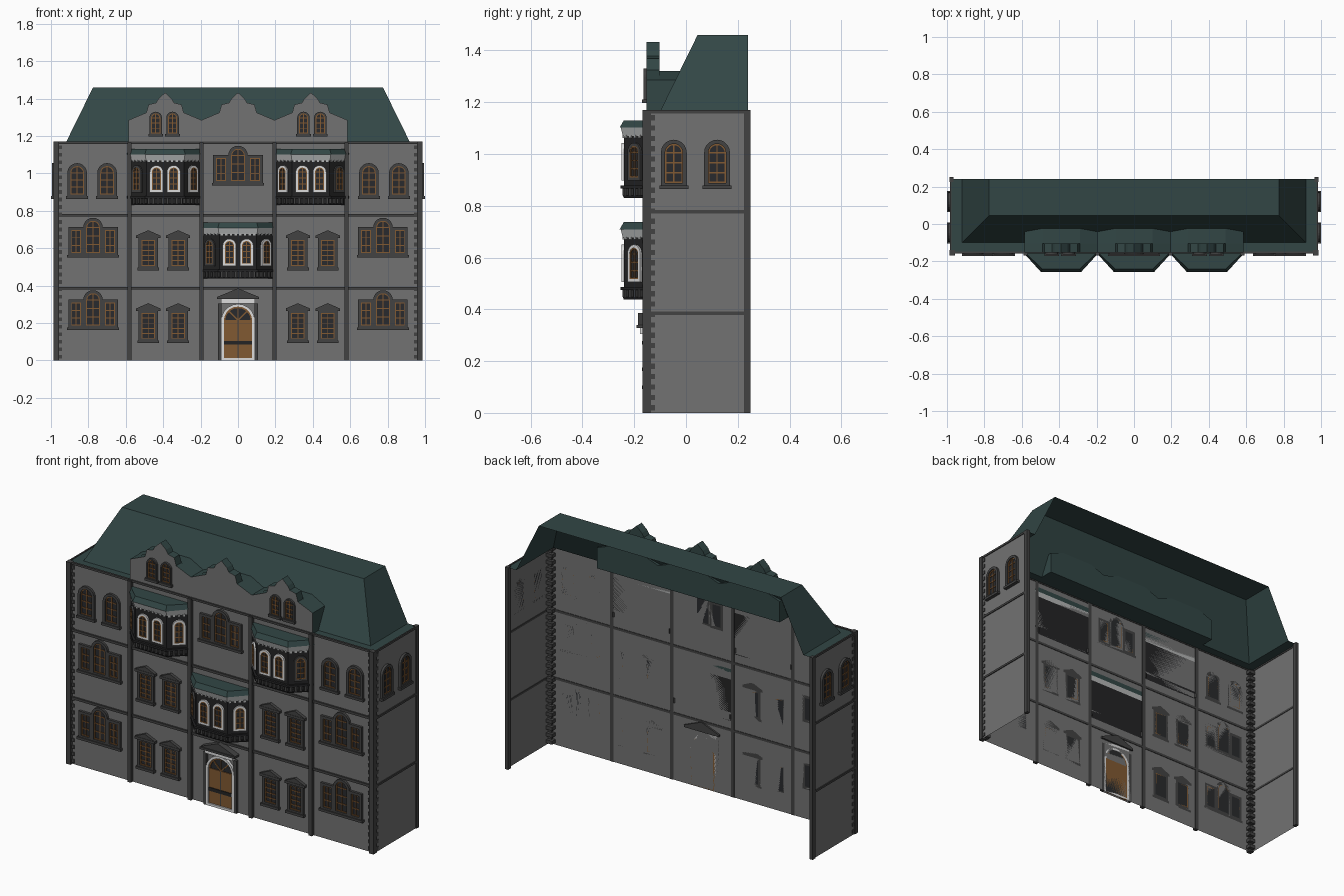
import bpy, bmesh, math
from mathutils import Vector, Matrix

if "Cube" in bpy.data.objects:
    bpy.data.objects.remove(bpy.data.objects["Cube"])

COLS = [("wall_grey", (.17, .17, .17)), ("trim_dark_grey", (.055, .055, .055)),
        ("roof_green", (.032, .062, .06)), ("bay_charcoal", (.017, .017, .018)),
        ("cornice_light_grey", (.45, .46, .46)), ("frame_white", (.72, .72, .72)),
        ("wood_brown", (.22, .1, .032)), ("glass_dark", (.022, .023, .026))]
MATS = []
for n, c in COLS:
    m = bpy.data.materials.new(n)
    m.diffuse_color = (*c, 1)
    m.use_nodes = True
    m.node_tree.nodes["Principled BSDF"].inputs["Base Color"].default_value = m.diffuse_color
    MATS.append(m)
WALL, TRIM, ROOF, BAY, CORN, WHITE, WOOD, GLASS = range(8)


def finish(name, bm):
    me = bpy.data.meshes.new(name)
    for m in MATS:
        me.materials.append(m)
    bm.to_mesh(me)
    bm.free()
    bpy.context.collection.objects.link(bpy.data.objects.new(name, me))


def face(bm, pts, mat):
    f = bm.faces.new([bm.verts.new(p) for p in pts])
    f.material_index = mat


def loft(bm, r0, r1, mat, cap=None):
    """Closed solid between two rings; cap colours the outer end."""
    a, b = [bm.verts.new(p) for p in r0], [bm.verts.new(p) for p in r1]
    n = len(a)
    fs = [bm.faces.new((a[i], a[(i + 1) % n], b[(i + 1) % n], b[i])) for i in range(n)]
    fs += [bm.faces.new(a[::-1]), bm.faces.new(b)]
    for f in fs:
        f.material_index = mat
    if cap is not None:
        fs[-1].material_index = cap


def plane(origin, out):
    """Local frame on a facade: x right, y up, z outwards."""
    z, up = Vector(out).normalized(), Vector((0, 0, 1))
    x = up.cross(z)
    return Matrix.Translation(origin) @ Matrix((x, up, z)).transposed().to_4x4()


def prism(bm, M, pts, d0, d1, mat, cap=None):
    loft(bm, [M @ Vector((x, y, d0)) for x, y in pts],
         [M @ Vector((x, y, d1)) for x, y in pts], mat, cap)


def slab(bm, M, x0, x1, y0, y1, d0, d1, mat):
    prism(bm, M, [(x0, y0), (x1, y0), (x1, y1), (x0, y1)], d0, d1, mat)


def outline(cx, z, w, h, arch):
    r = w / 2
    if not arch:
        return [(cx - r, z), (cx + r, z), (cx + r, z + h), (cx - r, z + h)]
    return [(cx - r, z), (cx + r, z)] + [
        (cx + r * math.cos(math.pi * i / 10), z + h - r + r * math.sin(math.pi * i / 10))
        for i in range(11)]


def ring(bm, M, cx, z, w, h, t, d, arch, mat):
    o, i = outline(cx, z, w, h, arch), outline(cx, z + t, w - 2 * t, h - 2 * t, arch)
    for k in range(len(o)):
        j = (k + 1) % len(o)
        prism(bm, M, [o[k], o[j], i[j], i[k]], 0, d, mat)


def window(bm, M, cx, z, w, h, arch=True, t=.016, frame=TRIM, rows=3, sill=True, ped=False, d=.014):
    ring(bm, M, cx, z, w, h, t, d, arch, frame)
    w2, h2, z2 = w - 2 * t, h - 2 * t, z + t
    prism(bm, M, outline(cx, z2, w2, h2, arch), 0, .003, GLASS)
    ring(bm, M, cx, z2, w2, h2, .005, .008, arch, WOOD)
    slab(bm, M, cx - .0025, cx + .0025, z2, z2 + h2, .003, .007, WOOD)
    top = h2 - (w2 / 2 if arch else 0)
    for k in range(1, rows + (1 if arch else 0)):
        y = z2 + top * k / rows
        slab(bm, M, cx - w2 / 2, cx + w2 / 2, y - .0025, y + .0025, .003, .007, WOOD)
    if sill:
        slab(bm, M, cx - w / 2 - .006, cx + w / 2 + .006, z - .008, z + .006, 0, .02, TRIM)
    if ped:
        y = z + h
        slab(bm, M, cx - w / 2 - .012, cx + w / 2 + .012, y - .006, y + .008, 0, .02, TRIM)
        prism(bm, M, [(cx - w / 2 - .012, y + .008), (cx + w / 2 + .012, y + .008), (cx, y + .036)], 0, .018, TRIM)


def triple(bm, M, cx, z):
    window(bm, M, cx, z, .105, .205, sill=False, rows=3)
    for s in (-1, 1):
        window(bm, M, cx + s * .09, z, .085, .155, arch=False, sill=False)
    slab(bm, M, cx - .14, cx + .14, z - .008, z + .006, 0, .02, TRIM)


FRONT = plane((0, -.15, 0), (0, -1, 0))
SIDES = [plane((s * .98, 0, 0), (s, 0, 0)) for s in (-1, 1)]

# Outer walls: open at back, single skin
bm = bmesh.new()
face(bm, [(-.98, -.15, 0), (.98, -.15, 0), (.98, -.15, 1.165), (-.98, -.15, 1.165)], WALL)
for s in (-1, 1):
    p = [(s * .98, -.15, 0), (s * .98, .24, 0), (s * .98, .24, 1.165), (s * .98, -.15, 1.165)]
    face(bm, p if s > 0 else p[::-1], WALL)
finish("walls", bm)

# Pilasters, string courses, toothed corners
bm = bmesh.new()
for x in (-.58, -.195, .195, .58):
    slab(bm, FRONT, x - .011, x + .011, 0, 1.165, -.003, .018, TRIM)
for z in (.385, .777):
    slab(bm, FRONT, -.98, .98, z - .007, z + .007, -.003, .009, TRIM)
slab(bm, FRONT, -.985, .985, 1.158, 1.17, -.003, .009, TRIM)
for M, s in zip(SIDES, (-1, 1)):
    for z in (.385, .777, 1.163):
        a, b = sorted((s * -.15, s * .24))
        slab(bm, M, a, b, z - .006, z + .006, -.003, .005, TRIM)
    a, b = sorted((s * .957, s * .986))
    slab(bm, FRONT, a, b, 0, 1.17, -.012, .018, TRIM)
    slab(bm, FRONT, *sorted((s * .965, s * .986)), 0, 1.17, -.4, -.375, TRIM)
    for k in range(29):
        z = .01 + k * .04
        slab(bm, FRONT, *sorted((s * .942, s * .984)), z, z + .02, -.03, .006, TRIM)
finish("facade_trim", bm)

# Mansard roof shell with flat ledge, open at back
bm = bmesh.new()
Z, T = 1.165, 1.46
face(bm, [(-.92, -.1, Z), (.92, -.1, Z), (.775, .045, T), (-.775, .045, T)], ROOF)
face(bm, [(-.775, .045, T), (.775, .045, T), (.775, .24, T), (-.775, .24, T)], ROOF)
face(bm, [(-.98, -.15, Z), (.98, -.15, Z), (.92, -.1, Z), (-.92, -.1, Z)], ROOF)
for s in (-1, 1):
    for p in ([(s * .92, -.1, Z), (s * .92, .24, Z), (s * .775, .24, T), (s * .775, .045, T)],
              [(s * .98, -.15, Z), (s * .98, .24, Z), (s * .92, .24, Z), (s * .92, -.1, Z)]):
        face(bm, p if s > 0 else p[::-1], ROOF)
finish("roof", bm)

# Dormers with stepped gable parapets
half = [(.195, 1.165), (.195, 1.285), (.1, 1.325), (.088, 1.368), (.048, 1.378), (.035, 1.4)]
low = [(.195, 1.165), (.195, 1.285), (.1, 1.32)]
bm = bmesh.new()
for cx in (-.39, 0, .39):
    g = half + [(0, 1.432)] + [(-x, z) for x, z in half[::-1]]
    prism(bm, FRONT, [(cx + x, z) for x, z in g], -.047, .002, ROOF, WALL)
    g = low + [(-x, z) for x, z in low[::-1]]
    prism(bm, FRONT, [(cx + x, z) for x, z in g], -.128, -.04, ROOF)
finish("dormer_gables", bm)

# Windows on front and side walls
bm = bmesh.new()
triple(bm, FRONT, 0, .943)
for s in (-1, 1):
    for z in (.17, .558):
        triple(bm, FRONT, s * .775, z)
    for z in (.1, .49):
        for x in (.32, .48):
            window(bm, FRONT, s * x, z, .105, .17, arch=False, rows=5, ped=True)
    for x in (.7, .86):
        window(bm, FRONT, s * x, .872, .105, .183)
    for x in (.35, .44):
        window(bm, FRONT, s * x, 1.205, .067, .125, t=.009)
for M, s in zip(SIDES, (-1, 1)):
    for y in (-.047, .12):
        window(bm, M, s * y, .872, .1, .183)
finish("windows", bm)


# Bay windows
def bay_plan(cx, g, z):
    return [(cx - .195 - g * .6, -.15, z), (cx - .1 - g * .5, -.24 - g, z),
            (cx + .1 + g * .5, -.24 - g, z), (cx + .195 + g * .6, -.15, z)]


def bay(name, cx, z, dark):
    bm = bmesh.new()
    for g0, z0, g1, z1, m in ((0, 0, .004, .01, BAY), (-.012, .01, -.012, .037, BAY),
                              (.013, .037, .013, .049, BAY), (0, .049, 0, .24, BAY),
                              (.004, .24, .012, .272, CORN), (.016, .272, 0, .3, ROOF)):
        loft(bm, bay_plan(cx, g0, z + z0), bay_plan(cx, g1, z + z1), m)
    p = [Vector(v) for v in bay_plan(cx, 0, 0)]
    for k in range(3):
        e = p[k + 1] - p[k]
        L = e.length
        M = plane((p[k] + p[k + 1]) / 2, (e.y, -e.x, 0))
        for x in ((-.046, .046) if k == 1 else (0,)):
            col = TRIM if k - 1 == dark else WHITE
            window(bm, M, x, z + .068, .072, .145, t=.012, frame=col, sill=False, d=.009)
        n = 8 if k == 1 else 5
        for i in range(n):     # corbels below, small teeth under the cornice
            x = -L / 2 + L * (i + .5) / n
            slab(bm, M, x - .006, x + .006, z + .01, z + .037, -.014, .006, TRIM)
            slab(bm, M, x - .006, x + .006, z + .232, z + .243, -.002, .006, CORN)
    finish(name, bm)


bay("bay_window_left", -.39, .83, -1)
bay("bay_window_right", .39, .83, 1)
bay("bay_window_centre", 0, .437, -1)

# Entrance: arched door, surround, pediment
bm = bmesh.new()
for s in (-1, 1):
    slab(bm, FRONT, *sorted((s * .088, s * .106)), 0, .305, 0, .016, TRIM)
ring(bm, FRONT, 0, -.0, .18, .302, .014, .016, True, WHITE)
prism(bm, FRONT, outline(0, .0, .156, .29, True), 0, .003, GLASS)
slab(bm, FRONT, -.075, .075, 0, .215, 0, .008, WOOD)
slab(bm, FRONT, -.075, .075, .085, .105, .008, .012, BAY)
slab(bm, FRONT, -.002, .002, 0, .215, .008, .01, TRIM)
for a in (45, 90, 135):      # fanlight bars
    c, s = math.cos(math.radians(a)), math.sin(math.radians(a))
    prism(bm, FRONT, [(s * .003, .215 - c * .003), (c * .074 + s * .003, .215 + s * .074 - c * .003),
                      (c * .074 - s * .003, .215 + s * .074 + c * .003), (-s * .003, .215 + c * .003)],
          .003, .008, WOOD)
ring(bm, FRONT, 0, .0, .152, .288, .008, .009, True, WOOD)
slab(bm, FRONT, -.09, .09, .305, .33, 0, .028, WHITE)
slab(bm, FRONT, -.112, .112, .328, .34, -.01, .042, TRIM)
prism(bm, FRONT, [(-.112, .34), (.112, .34), (0, .385)], -.01, .036, TRIM)
finish("entrance_door", bm)
